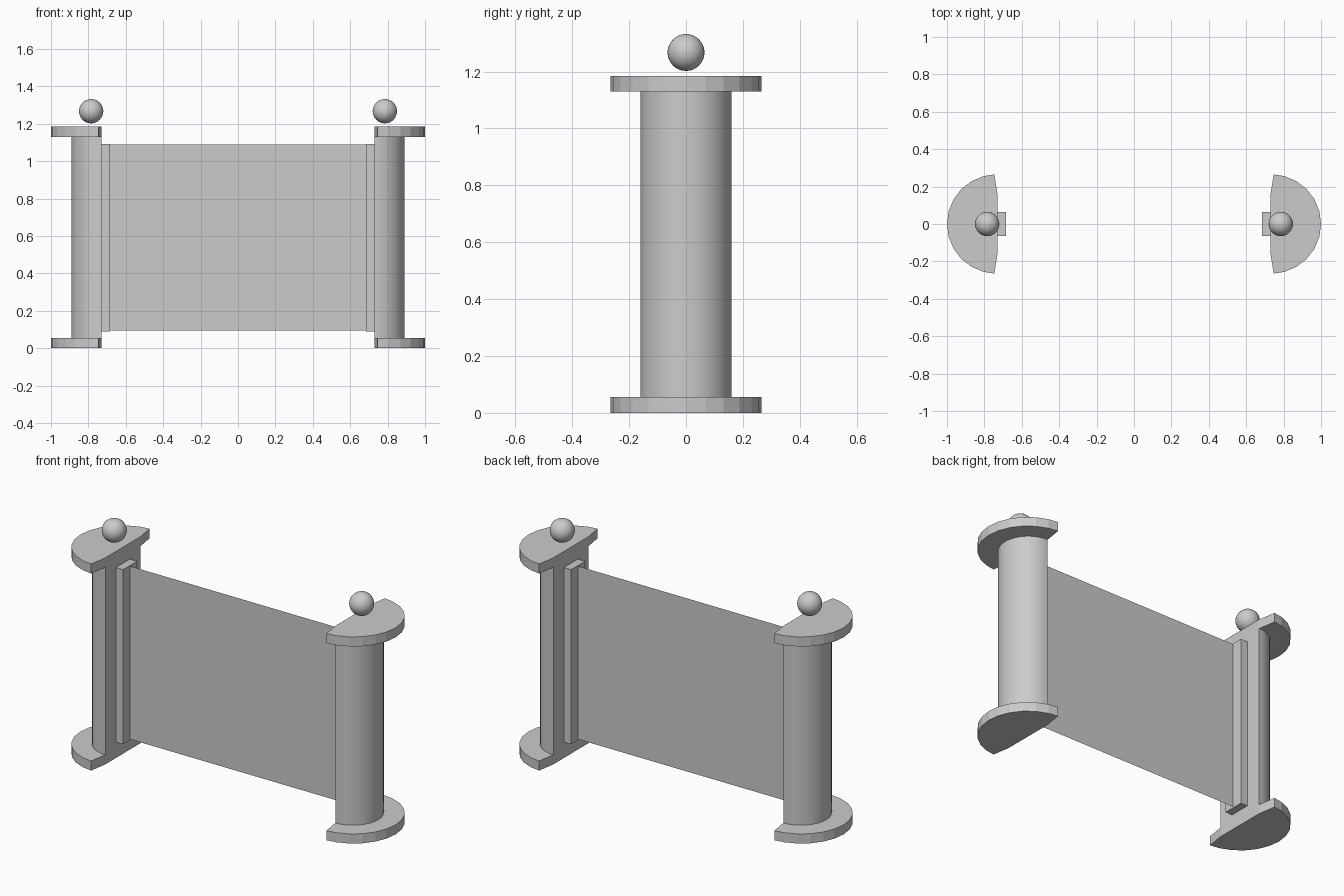
import bpy, bmesh
from math import sin, cos, pi, radians

if "Cube" in bpy.data.objects:
    bpy.data.objects.remove(bpy.data.objects["Cube"])


def add_object(name, bm, smooth=False):
    bmesh.ops.recalc_face_normals(bm, faces=bm.faces)
    me = bpy.data.meshes.new(name)
    bm.to_mesh(me)
    bm.free()
    ob = bpy.data.objects.new(name, me)
    bpy.context.collection.objects.link(ob)
    if smooth:
        bpy.ops.object.select_all(action='DESELECT')
        ob.select_set(True)
        bpy.context.view_layer.objects.active = ob
        bpy.ops.object.shade_smooth_by_angle(angle=radians(35))
    return ob


def prism(name, outline, z0, z1, smooth=False):
    """Extrude a flat outline from z0 up to z1."""
    bm = bmesh.new()
    face = bm.faces.new([bm.verts.new((x, y, z0)) for x, y in outline])
    ext = bmesh.ops.extrude_face_region(bm, geom=[face])["geom"]
    verts = [v for v in ext if isinstance(v, bmesh.types.BMVert)]
    bmesh.ops.translate(bm, verts=verts, vec=(0, 0, z1 - z0))
    return add_object(name, bm, smooth)


def half_round(cx, r, steps):
    return [(cx + r * cos(a), r * sin(a))
            for a in (-pi / 2 + pi * i / steps for i in range(steps + 1))]


INNER = 0.73   # plane of the flat inner post face
post = half_round(INNER, 0.16, 24)
# flange: coarse half disc whose outer corners sweep back a little
flange = half_round(0.735, 0.265, 12)
flange[0], flange[-1] = (0.747, -0.265), (0.747, 0.265)
flange += [(INNER, 0.16), (INNER, -0.16)]
strip = [(0.685, -0.063), (INNER, -0.063), (INNER, 0.063), (0.685, 0.063)]

for side, s in (("left", -1), ("right", 1)):
    def flip(pts):
        return [(s * x, y) for x, y in pts]
    # half-round post with flanges at both ends
    prism(f"{side}_post", flip(post), 0.055, 1.13, smooth=True)
    prism(f"{side}_base_flange", flip(flange), 0.0, 0.055)
    prism(f"{side}_top_flange", flip(flange), 1.13, 1.185)
    # strip holding the panel edge
    prism(f"{side}_holder_strip", flip(strip), 0.09, 1.092)
    # ball hovering over the post
    bm = bmesh.new()
    bmesh.ops.create_uvsphere(bm, u_segments=32, v_segments=16, radius=0.065)
    bmesh.ops.translate(bm, verts=bm.verts, vec=(s * 0.785, 0, 1.267))
    add_object(f"{side}_ball", bm, smooth=True)

# paper-thin panel between the posts
bm = bmesh.new()
bm.faces.new([bm.verts.new(p) for p in
              ((-0.69, 0, 0.095), (0.69, 0, 0.095), (0.69, 0, 1.088), (-0.69, 0, 1.088))])
add_object("panel", bm)
